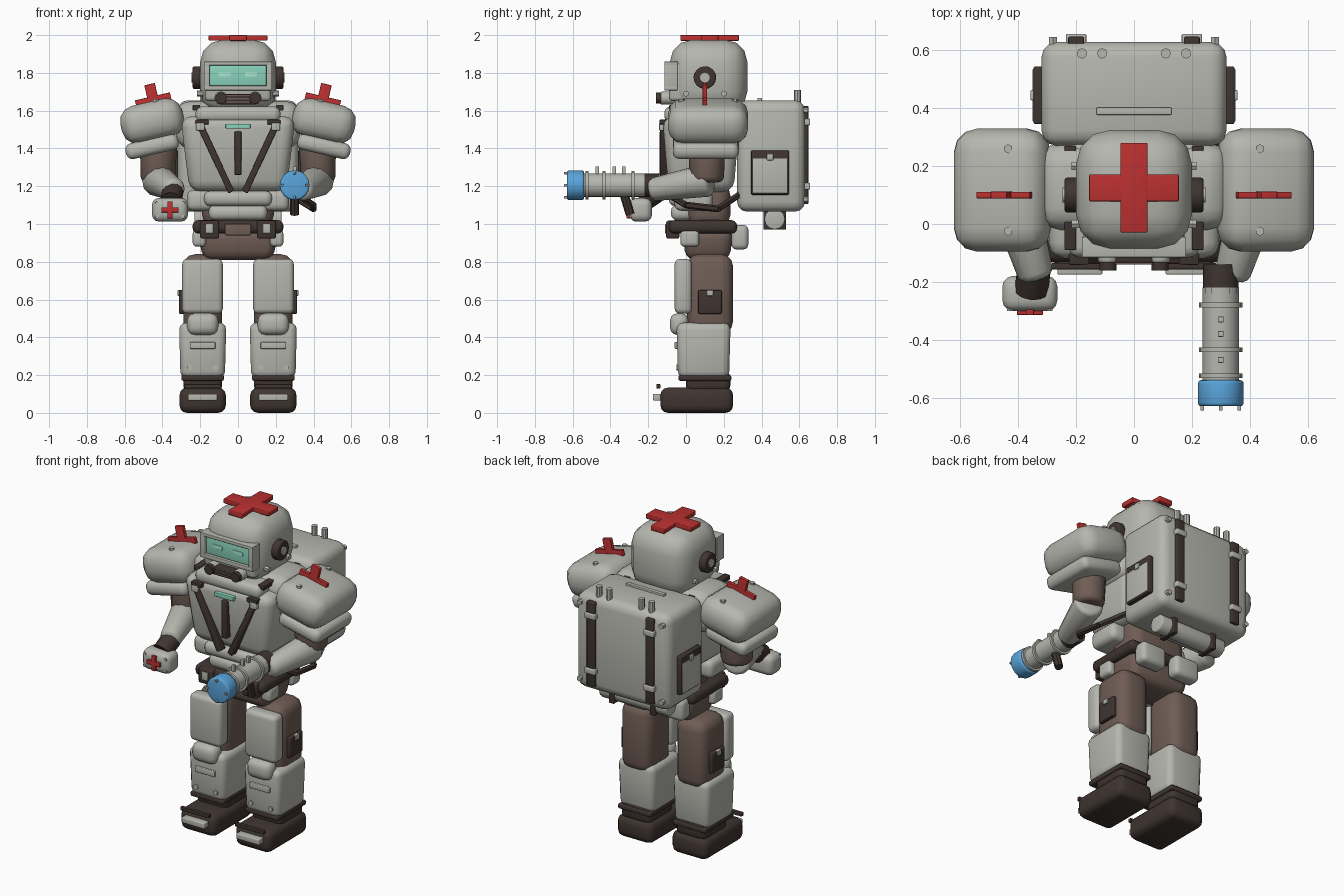
import bpy, bmesh
from math import radians
from mathutils import Vector, Matrix

cube = bpy.data.objects.get("Cube")
if cube:
    bpy.data.objects.remove(cube, do_unlink=True)


def material(name, red, green, blue):
    colour = (red, green, blue, 1)
    mat = bpy.data.materials.new(name)
    mat.use_nodes = True
    mat.diffuse_color = colour
    mat.node_tree.nodes["Principled BSDF"].inputs["Base Color"].default_value = colour
    return mat


GREY = material("armour grey", .47, .47, .43)
BROWN = material("suit brown", .16, .11, .09)
DARK = material("dark brown", .05, .035, .03)
RED = material("red", .5, .03, .03)
BLUE = material("blue", .1, .37, .7)
TEAL = material("teal glass", .25, .65, .5)
GLOW = material("pale teal", .4, .8, .65)

# Edge rounding as a share of the thinnest dimension
CRISP, SOFT, PUFFY = .15, .3, .4
X, Y, Z = Vector((1, 0, 0)), Vector((0, 1, 0)), Vector((0, 0, 1))
parts = []


def finish(name, bm, matrix, mat, side):
    """Place the shape, mirror it for the right side and make it an object."""
    bmesh.ops.transform(bm, matrix=Matrix.Diagonal((side, 1, 1, 1)) @ matrix, verts=bm.verts)
    if side < 0:
        bmesh.ops.reverse_faces(bm, faces=bm.faces)
    mesh = bpy.data.meshes.new(name)
    bm.to_mesh(mesh)
    bm.free()
    mesh.materials.append(mat)
    part = bpy.data.objects.new(name, mesh)
    bpy.context.collection.objects.link(part)
    parts.append(part)


def round_edges(bm, edges, amount):
    bmesh.ops.bevel(bm, geom=edges, offset=amount, segments=3, profile=.5,
                    affect='EDGES', clamp_overlap=True)


def block(name, at, size, mat, edge=CRISP, tilt=0, bottom=1, side=1):
    """Rounded box; bottom narrows its base, tilt leans it sideways in degrees."""
    bm = bmesh.new()
    bmesh.ops.create_cube(bm, size=1)
    for v in bm.verts:
        width = bottom if v.co.z < 0 else 1
        v.co = v.co * Vector(size) * Vector((width, width, 1))
    round_edges(bm, bm.edges[:], edge * min(size))
    matrix = Matrix.Translation(at) @ Matrix.Rotation(radians(tilt), 4, 'Y')
    finish(name, bm, matrix, mat, side)


def rod(name, start, end, radius, mat, tip=None, sides=12, edge=0, side=1):
    """Cylinder or cone between two points."""
    start, end = Vector(start), Vector(end)
    along = end - start
    bm = bmesh.new()
    bmesh.ops.create_cone(bm, cap_ends=True, segments=sides, radius1=radius,
                          radius2=tip or radius, depth=along.length)
    if edge:
        rims = [e for e in bm.edges if len(e.link_faces[0].verts) != len(e.link_faces[1].verts)]
        round_edges(bm, rims, edge * radius)
    matrix = Matrix.Translation((start + end) / 2) @ along.to_track_quat('Z', 'Y').to_matrix().to_4x4()
    finish(name, bm, matrix, mat, side)


def bolt(name, at, axis, radius=.016, side=1):
    rod(name, Vector(at) - axis * radius, Vector(at) + axis * radius, radius, GREY, sides=6, side=side)


def cross(name, at, span, depth, flat=False, tilt=0, side=1):
    """Cross emblem, standing upright or lying flat."""
    arm = span * .3
    for word, wide, tall, thick in (("tall", arm, span, depth), ("wide", span, arm, depth * .95)):
        size = (wide, tall, thick) if flat else (wide, thick, tall)
        block(f"{name}_{word}", at, size, RED, tilt=tilt, side=side)


def pair(make, name, *args, **style):
    for word, side in (("left", 1), ("right", -1)):
        make(f"{word}_{name}", *args, side=side, **style)


# Head, visor and breathing unit
block("head", at=(0, .12, 1.78), size=(.4, .41, .39), mat=GREY, edge=SOFT)
cross("head_cross", at=(0, .125, 1.985), span=.31, depth=.03, flat=True)
block("face_plate", at=(0, -.02, 1.755), size=(.35, .14, .21), mat=GREY)
block("visor_glass", at=(0, -.07, 1.785), size=(.3, .06, .11), mat=TEAL)
block("visor_top", at=(0, -.08, 1.85), size=(.36, .07, .02), mat=GREY)
block("visor_bottom", at=(0, -.08, 1.72), size=(.36, .07, .025), mat=GREY)
block("breather", at=(0, -.07, 1.66), size=(.2, .13, .055), mat=DARK)
for step in range(3):
    block("breather_slat", at=(0, -.13, 1.645 + step * .018), size=(.13, .02, .008), mat=BROWN)
pair(block, "visor_edge", (.165, -.08, 1.785), (.03, .07, .15), GREY)
pair(block, "eye", (.07, -.1, 1.79), (.065, .009, .025), GLOW)
pair(rod, "filter", (.09, 0, 1.667), (.09, -.135, 1.667), .035, GREY, edge=SOFT)
pair(rod, "filter_cap", (.09, -.1, 1.667), (.09, -.16, 1.667), .03, DARK)
pair(rod, "ear", (.15, .1, 1.775), (.24, .1, 1.775), .06, DARK, sides=16, edge=CRISP)
pair(rod, "ear_hub", (.2, .1, 1.775), (.247, .1, 1.775), .026, GREY)
for y in (0, .2):
    pair(bolt, "head_bolt", (.2, y, 1.69), X)

# Torso, collar and harness
block("chest", at=(0, .08, 1.37), size=(.61, .41, .4), mat=GREY, bottom=.84)
block("shoulder_yoke", at=(0, .13, 1.525), size=(.66, .3, .25), mat=GREY, edge=SOFT)
block("collar", at=(0, .09, 1.58), size=(.45, .41, .085), mat=GREY, edge=PUFFY)
block("chest_lamp", at=(0, -.12, 1.517), size=(.13, .04, .025), mat=TEAL)
block("centre_strap", at=(0, -.115, 1.375), size=(.036, .05, .23), mat=DARK)
pair(block, "harness", (.12, -.113, 1.35), (.034, .05, .4), DARK, tilt=25)
pair(block, "harness_anchor", (.19, -.11, 1.54), (.07, .06, .025), DARK)
pair(block, "harness_clip", (.2, -.125, 1.515), (.045, .035, .04), GREY)
pair(block, "shoulder_strap", (.22, .09, 1.615), (.04, .36, .03), DARK)
pair(block, "flank", (.2, .04, 1.125), (.14, .2, .11), GREY, edge=SOFT)

# Waist, belt and hips
block("waist", at=(0, .12, 1.1), size=(.38, .23, .24), mat=BROWN, edge=SOFT)
block("upper_belly", at=(0, .015, 1.135), size=(.36, .21, .08), mat=GREY, edge=PUFFY)
block("lower_belly", at=(0, .02, 1.06), size=(.31, .2, .08), mat=GREY, edge=PUFFY)
block("belt", at=(0, .09, .985), size=(.48, .36, .07), mat=DARK, edge=PUFFY)
block("hips", at=(0, .115, .89), size=(.43, .27, .16), mat=BROWN, edge=SOFT, bottom=.86)
block("belt_buckle", at=(0, -.08, .97), size=(.14, .055, .06), mat=BROWN)
pair(block, "belt_pouch", (.15, -.07, .97), (.1, .07, .095), DARK)
pair(block, "pouch_clip", (.15, -.1, .975), (.04, .02, .05), GREY)
pair(block, "hip_pouch", (.205, .02, .925), (.07, .1, .09), GREY, edge=SOFT)
pair(block, "rear_pouch", (.12, .285, .93), (.17, .09, .13), GREY, edge=SOFT)

# Backpack with bedroll and side pouches
block("backpack", at=(0, .45, 1.36), size=(.64, .36, .59), mat=GREY)
block("pack_handle", at=(0, .39, 1.655), size=(.26, .025, .025), mat=GREY)
rod("bedroll", (-.23, .47, 1.025), (.23, .47, 1.025), radius=.055, mat=GREY, edge=CRISP)
pair(block, "pack_strap", (.2, .63, 1.365), (.055, .035, .52), DARK)
pair(block, "roll_strap", (.14, .47, 1.03), (.035, .12, .12), DARK)
for z in (1.2, 1.54):
    pair(block, "pack_clip", (.2, .64, z), (.07, .035, .035), GREY)
for z in (1.13, 1.6):
    pair(bolt, "pack_bolt", (.28, .63, z), Y)
for x in (.11, .18):
    pair(rod, "pack_post", (x, .59, 1.6), (x, .59, 1.71), .018, GREY, sides=8)
pair(block, "side_pouch", (.325, .445, 1.272), (.045, .2, .235), DARK)
pair(block, "side_pouch_face", (.346, .445, 1.255), (.009, .18, .185), GREY)
pair(block, "side_pouch_clip", (.345, .445, 1.355), (.025, .035, .035), GREY)

# Shoulders and arms
LEAN = 13
pair(block, "shoulder_pad", (.455, .117, 1.545), (.335, .425, .205), GREY, edge=PUFFY, tilt=LEAN)
pair(block, "shoulder_skirt", (.455, .105, 1.41), (.285, .35, .085), GREY, edge=PUFFY, tilt=LEAN)
pair(cross, "pad_cross", (.447, .1, 1.648), .19, .024, tilt=LEAN)
for y in (-.025, .26):
    pair(bolt, "pad_bolt", (.435, y, 1.645), Z)
pair(rod, "upper_arm", (.42, .11, 1.46), (.425, .11, 1.22), .1, BROWN, tip=.09, edge=SOFT)
pair(rod, "forearm", (.43, .13, 1.235), (.335, -.19, 1.18), .09, GREY, tip=.06, edge=SOFT)

# Right hand with its cross
rod("right_wrist", (-.345, -.15, 1.175), (-.355, -.23, 1.12), radius=.058, mat=DARK)
block("right_fist", at=(-.36, -.24, 1.075), size=(.19, .12, .125), mat=GREY, edge=SOFT)
cross("fist_cross", at=(-.36, -.305, 1.075), span=.09, depth=.02)
for x in (-.43, -.29):
    for z in (1.04, 1.11):
        bolt("fist_bolt", (x, -.29, z), Y, radius=.01)

# Arm blaster, built forward from the wrist
wrist = Vector((.3, -.14, 1.205))


def ahead(distance):
    return wrist - Y * distance


rod("left_wrist", wrist, ahead(.1), radius=.062, mat=DARK)
rod("blaster_barrel", ahead(.08), ahead(.41), radius=.063, mat=GREY, sides=16)
for reach in (.14, .295, .385):
    rod("barrel_ring", ahead(reach - .008), ahead(reach + .008), radius=.075, mat=GREY, sides=16)
for reach in (.19, .24, .33):
    block("barrel_stud", at=ahead(reach) + Z * .075, size=(.02, .02, .05), mat=GREY)
rod("blaster_tip", ahead(.4), ahead(.49), radius=.079, mat=BLUE, sides=16, edge=CRISP)
for axis in (X, -X, Z, -Z):
    block("tip_prong", at=ahead(.48) + axis * .064, size=(.012, .05, .012), mat=GREY)
rod("blaster_grip", ahead(.19) - Z * .04, ahead(.155) - Z * .155, radius=.024, mat=DARK, sides=8)
path = [(.31, -.1, 1.16), (.4, 0, 1.1), (.4, .17, 1.08), (.27, .29, 1.16)]
for start, end in zip(path, path[1:]):
    rod("blaster_sling", start, end, radius=.018, mat=DARK, sides=6)

# Legs and boots
pair(block, "thigh", (.187, .127, .63), (.205, .243, .42), BROWN, edge=SOFT)
pair(block, "thigh_plate", (.188, -.015, .67), (.215, .09, .29), GREY, edge=SOFT)
pair(block, "thigh_pouch", (.29, .127, .587), (.045, .125, .125), DARK)
pair(block, "thigh_clip", (.31, .127, .635), (.02, .035, .03), GREY)
pair(block, "shin", (.187, .093, .33), (.25, .287, .295), GREY, bottom=.94)
pair(block, "shin_panel", (.187, -.045, .357), (.135, .03, .035), GREY)
pair(block, "shin_cuff", (.187, .1, .185), (.225, .28, .03), DARK, edge=SOFT)
pair(block, "ankle", (.187, .117, .165), (.205, .235, .11), DARK, edge=SOFT)
pair(block, "knee", (.187, -.035, .47), (.165, .1, .115), GREY, edge=PUFFY)
pair(block, "boot", (.187, .057, .067), (.245, .385, .134), DARK, edge=SOFT)
pair(block, "toe_bar", (.187, -.146, .141), (.195, .022, .022), DARK)
pair(block, "toe_guard", (.187, -.15, .083), (.155, .05, .035), GREY)
for x in (.12, .255):
    pair(bolt, "shin_bolt", (x, -.035, .24), Y)

# Smooth shading with sharp corners kept
bpy.ops.object.select_all(action='DESELECT')
for part in parts:
    part.select_set(True)
bpy.context.view_layer.objects.active = parts[0]
bpy.ops.object.shade_smooth_by_angle(angle=radians(40))
